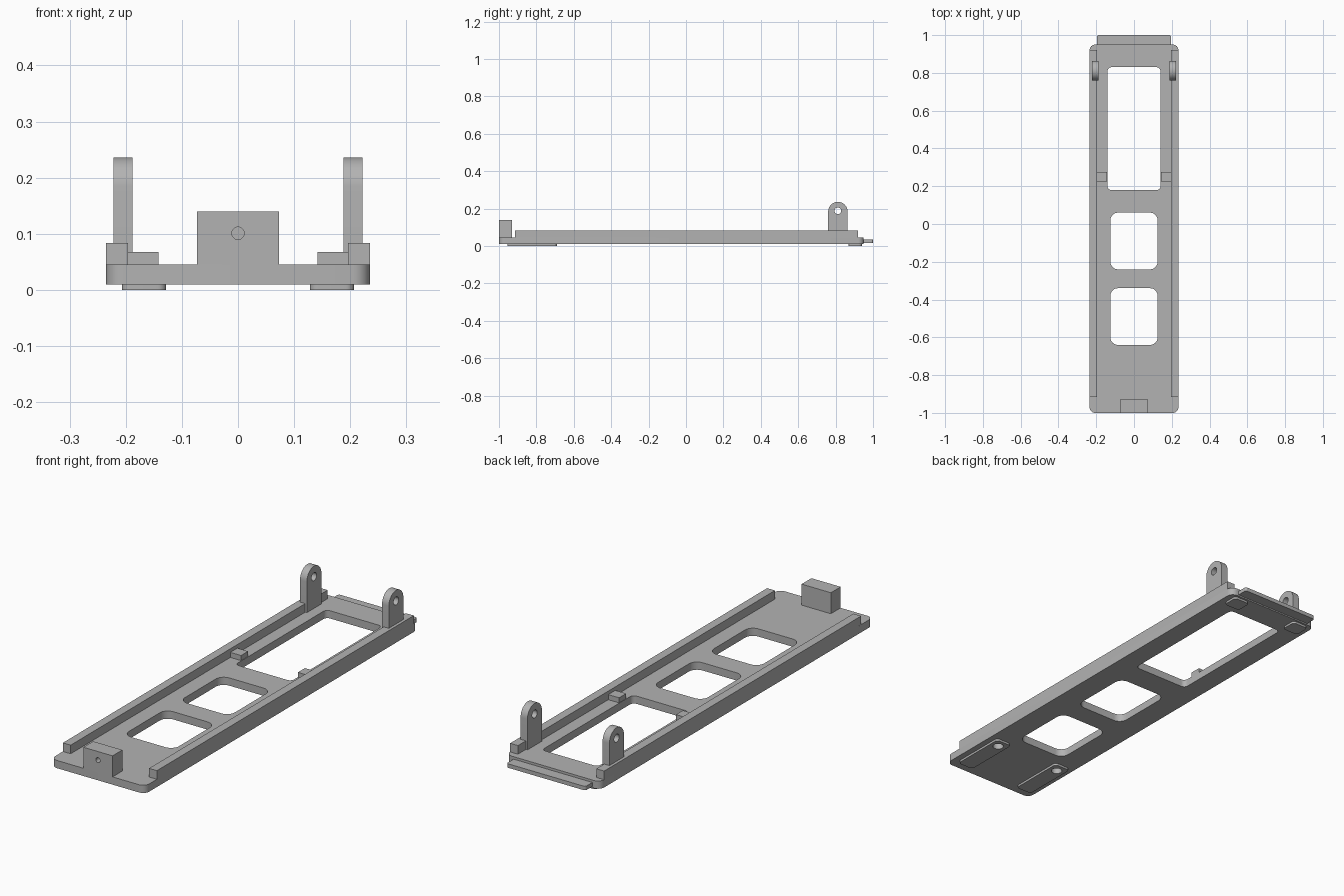
import bpy
import bmesh
from math import pi, sin, cos
from mathutils import Matrix

cube = bpy.data.objects.get("Cube")
if cube:
    bpy.data.objects.remove(cube)

grey = bpy.data.materials.new("matte grey")
grey.use_nodes = True
COLOUR = (0.45, 0.45, 0.45, 1)
grey.diffuse_color = COLOUR
grey.node_tree.nodes["Principled BSDF"].inputs["Base Color"].default_value = COLOUR

# Maps of the profile plane (u, v, depth) to the model axes
FLAT = Matrix.Identity(3)
SIDE = Matrix(((0, 0, 1), (1, 0, 0), (0, 1, 0)))     # u=y, v=z, depth=x
FRONT = Matrix(((1, 0, 0), (0, 0, -1), (0, 1, 0)))   # u=x, v=z, depth=-y
parts = []


def arc(u, v, r, start, sweep, steps):
    return [(u + r * cos(start + sweep * i / steps), v + r * sin(start + sweep * i / steps))
            for i in range(steps + 1)]


def circle(u, v, r):
    return arc(u, v, r, 0, 2 * pi, 32)[:-1]


def rounded(u0, u1, v0, v1, r=0):
    if not r:
        return [(u0, v0), (u1, v0), (u1, v1), (u0, v1)]
    corners = [(u1 - r, v1 - r), (u0 + r, v1 - r), (u0 + r, v0 + r), (u1 - r, v0 + r)]
    return [p for i, (u, v) in enumerate(corners) for p in arc(u, v, r, i * pi / 2, pi / 2, 8)]


def prism(name, outline, d0, d1, axes=FLAT, keep=True):
    bm = bmesh.new()
    low = [bm.verts.new(axes @ Matrix.Translation((u, v, d0)).to_translation()) for u, v in outline]
    face = bm.faces.new(low)
    top = bmesh.ops.extrude_face_region(bm, geom=[face])["geom"]
    bmesh.ops.translate(bm, verts=[g for g in top if isinstance(g, bmesh.types.BMVert)],
                        vec=axes.col[2] * (d1 - d0))
    bmesh.ops.recalc_face_normals(bm, faces=bm.faces)
    mesh = bpy.data.meshes.new(name)
    bm.to_mesh(mesh)
    bm.free()
    mesh.materials.append(grey)
    obj = bpy.data.objects.new(name, mesh)
    bpy.context.collection.objects.link(obj)
    if keep:
        parts.append(obj)
    return obj


def cut(target, outline, d0, d1, axes=FLAT):
    cutter = prism("cutter", outline, d0, d1, axes, keep=False)
    cutter.hide_render = True
    mod = target.modifiers.new("cut", 'BOOLEAN')
    mod.operation = 'DIFFERENCE'
    mod.solver = 'EXACT'
    mod.object = cutter
    bpy.context.view_layer.objects.active = target
    bpy.ops.object.modifier_apply(modifier=mod.name)
    bpy.data.objects.remove(cutter)


# Base plate with three windows
plate = prism("base_plate", rounded(-0.235, 0.235, -1, 0.95, 0.03), 0.01, 0.045)
for half, y0, y1, r in ((0.14, 0.18, 0.83, 0.02), (0.125, -0.24, 0.06, 0.04), (0.125, -0.64, -0.34, 0.04)):
    cut(plate, rounded(-half, half, y0, y1, r), -0.1, 0.1)

# Thin tongue at the back edge
prism("back_tongue", rounded(-0.197, 0.197, 0.91, 1, 0.01), 0.016, 0.034)

# Front block with a blind hole
block = prism("front_block", rounded(-0.073, 0.073, 0.045, 0.14), 0.93, 1, FRONT)
cut(block, circle(0, 0.101, 0.011), 0.955, 1.1, FRONT)

for side, s in (("left", 1), ("right", -1)):
    def span(a, b):
        return sorted((s * a, s * b))

    # Side rail and inner stop
    prism(side + "_rail", rounded(*span(0.196, 0.235), -0.915, 0.92), 0.045, 0.084)
    prism(side + "_stop", rounded(*span(0.142, 0.196), 0.225, 0.275), 0.045, 0.068)

    # Hinge lug with a round top and pin hole
    profile = [(0.76, 0.045), (0.864, 0.045)] + arc(0.812, 0.184, 0.052, 0, pi, 20)
    lug = prism(side + "_hinge_lug", profile, *span(0.188, 0.222), SIDE)
    cut(lug, circle(0.812, 0.188, 0.018), *span(0.1, 0.3), SIDE)

    # Pads underneath; the front pad has a screw pocket
    prism(side + "_back_pad", rounded(*span(0.128, 0.207), 0.868, 0.94, 0.015), 0, 0.01)
    pad = prism(side + "_front_pad", rounded(*span(0.128, 0.207), -0.955, -0.69, 0.015), 0, 0.01)
    for target in (pad, plate):
        cut(target, circle(s * 0.168, -0.73, 0.023), -0.1, 0.03)

# Smooth the rounded faces and keep the edges sharp
bpy.ops.object.select_all(action='DESELECT')
for obj in parts:
    obj.select_set(True)
bpy.context.view_layer.objects.active = plate
bpy.ops.object.shade_smooth_by_angle(angle=pi / 6)
